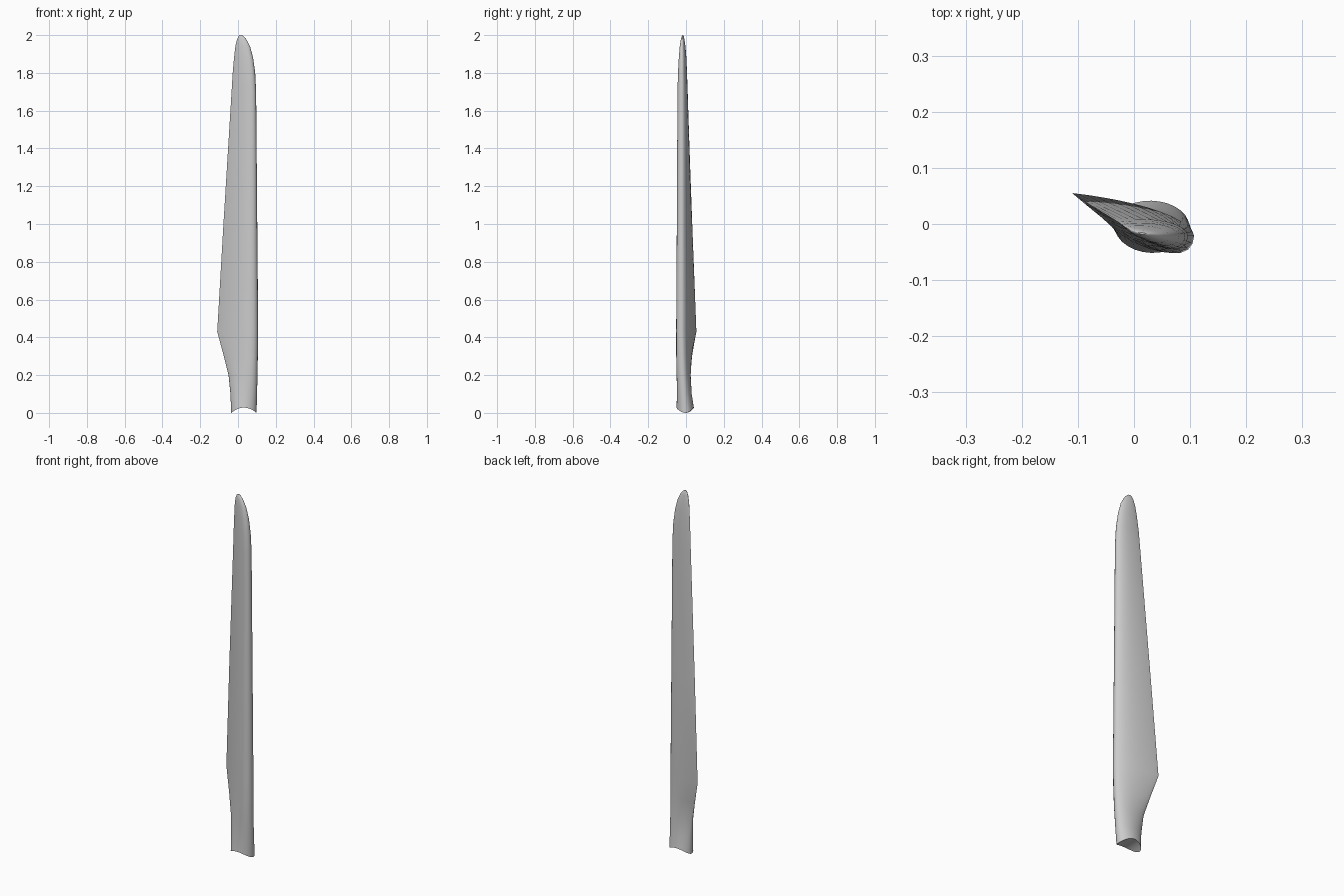
import bpy, bmesh, math

cube = bpy.data.objects.get("Cube")
if cube:
    bpy.data.objects.remove(cube, do_unlink=True)

grey = bpy.data.materials.new("light_grey")
grey.use_nodes = True
color = (0.6, 0.6, 0.6, 1)
grey.diffuse_color = color
grey.node_tree.nodes["Principled BSDF"].inputs["Base Color"].default_value = color

# Stations: z, leading x, leading y, trailing x, trailing y, front depth, back depth, roundness
STATIONS = [
    (0.00, 0.098, -0.003, -0.036, 0.000, 0.050, 0.043, 1.0),
    (0.10, 0.101, -0.010, -0.040, 0.004, 0.044, 0.034, 0.8),
    (0.20, 0.103, -0.015, -0.050, 0.012, 0.045, 0.027, 0.5),
    (0.30, 0.105, -0.018, -0.075, 0.030, 0.047, 0.023, 0.2),
    (0.43, 0.107, -0.021, -0.110, 0.055, 0.048, 0.022, 0.0),
    (1.00, 0.102, -0.021, -0.077, 0.033, 0.040, 0.020, 0.0),
    (1.70, 0.096, -0.021, -0.034, 0.007, 0.031, 0.017, 0.0),
    (1.80, 0.091, -0.021, -0.028, 0.003, 0.028, 0.015, 0.1),
    (1.88, 0.080, -0.021, -0.021, -0.002, 0.023, 0.014, 0.3),
    (1.94, 0.064, -0.021, -0.014, -0.007, 0.017, 0.011, 0.5),
    (1.975, 0.046, -0.020, -0.006, -0.011, 0.011, 0.007, 0.8),
    (1.994, 0.030, -0.018, 0.003, -0.014, 0.006, 0.004, 1.0),
    (2.00, 0.020, -0.017, 0.010, -0.016, 0.002, 0.001, 1.0),
]
N = 14  # chordwise divisions per side


def thickness(u, roundness):
    """Blend an aerofoil thickness curve with an ellipse."""
    foil = 10 * (0.297 * math.sqrt(u) - 0.126 * u - 0.352 * u**2 + 0.284 * u**3 - 0.103 * u**4)
    oval = math.sqrt(max(0, 1 - (2 * u - 1) ** 2))
    return foil * (1 - roundness) + oval * roundness


def section(bm, station):
    z, lx, ly, tx, ty, front, back, roundness = station
    sides = []
    for depth in (-front, back):
        row = []
        for i in range(N + 1):
            if depth > 0 and i in (0, N):
                row.append(sides[0][i])  # shared leading and trailing edges
                continue
            u = (1 - math.cos(math.pi * i / N)) / 2
            t = thickness(u, roundness) if 0 < i < N else 0
            saddle = 0.028 * (1 - (2 * u - 1) ** 2) if z == 0 else 0
            row.append(bm.verts.new((lx + (tx - lx) * u,
                                     ly + (ty - ly) * u + depth * t, z + saddle * 1.0)))
        sides.append(row)
    return sides[0] + sides[1][-2:0:-1]


def cap(bm, ring):
    # strips across the section follow the curved end
    size = len(ring)
    for i in range(N):
        quad = [ring[i], ring[i + 1], ring[(size - i - 1) % size], ring[(size - i) % size]]
        bm.faces.new(list(dict.fromkeys(quad)))


# Blade lofted from root to tip, with a saddle-shaped root end
bm = bmesh.new()
rings = [section(bm, s) for s in STATIONS]
for low, high in zip(rings, rings[1:]):
    for i in range(len(low)):
        j = (i + 1) % len(low)
        bm.faces.new((low[i], low[j], high[j], high[i]))
cap(bm, rings[0])
cap(bm, rings[-1])
bmesh.ops.recalc_face_normals(bm, faces=bm.faces)
mesh = bpy.data.meshes.new("rotor_blade")
bm.to_mesh(mesh)
bm.free()
mesh.materials.append(grey)
blade = bpy.data.objects.new("rotor_blade", mesh)
bpy.context.collection.objects.link(blade)
bpy.context.view_layer.objects.active = blade
blade.select_set(True)
bpy.ops.object.shade_smooth_by_angle(angle=math.radians(40))
